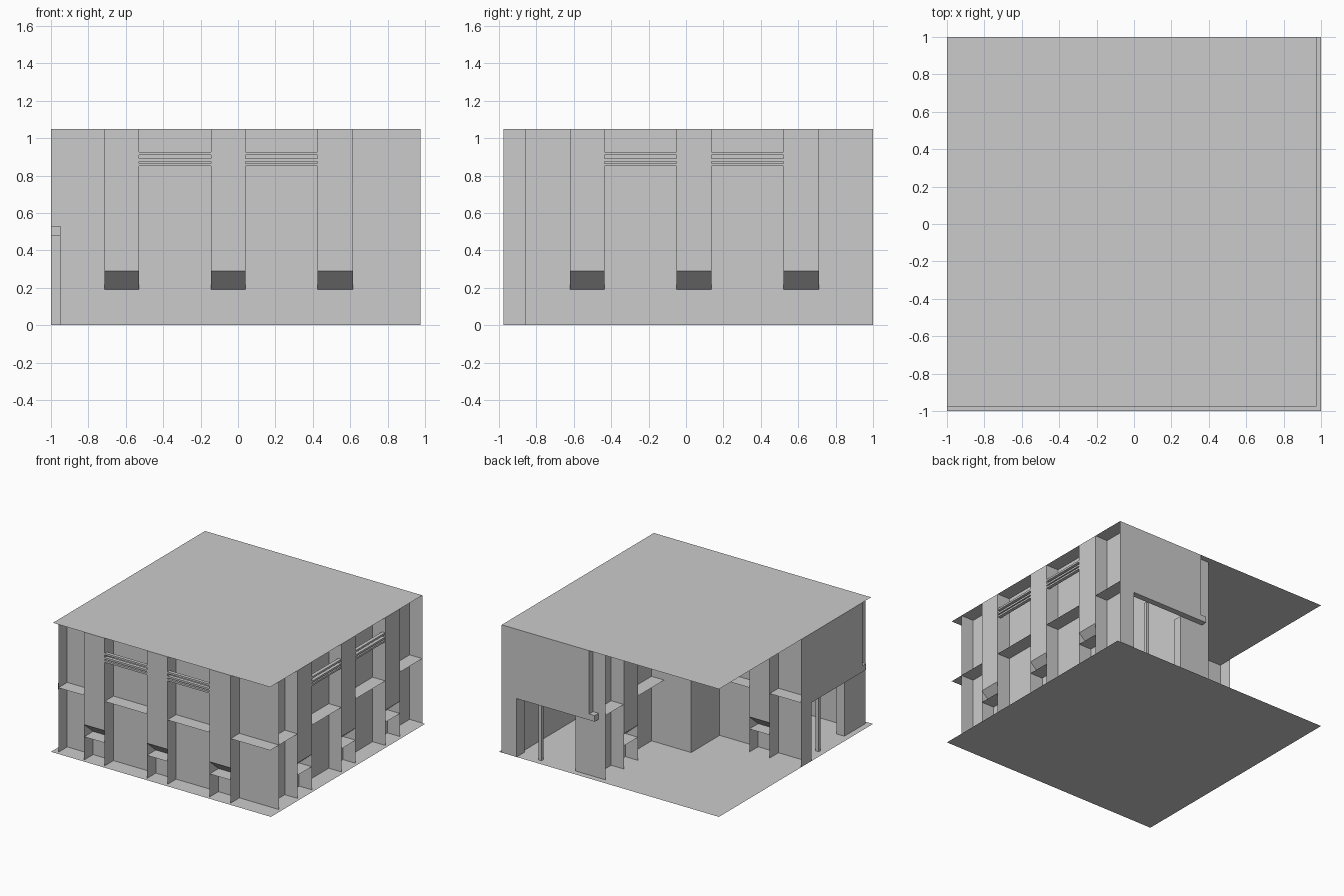
import bpy

if "Cube" in bpy.data.objects:
    bpy.data.objects.remove(bpy.data.objects["Cube"])

H = 1.05      # building height
D = 0.115     # depth of the facade relief


class Part:
    """Collects flat panels and boxes into one named object."""
    def __init__(self, name):
        self.name, self.v, self.f = name, [], []

    def quad(self, *pts):
        n = len(self.v)
        self.v += [tuple(p) for p in pts]
        self.f.append(tuple(range(n, n + len(pts))))

    def box(self, lo, hi, place):
        n = len(self.v)
        for c in (lo[2], hi[2]):
            for a, b in ((lo[0], lo[1]), (hi[0], lo[1]), (hi[0], hi[1]), (lo[0], hi[1])):
                self.v.append(place(a, b, c))
        for q in ((0, 3, 2, 1), (4, 5, 6, 7), (0, 1, 5, 4), (1, 2, 6, 5), (2, 3, 7, 6), (3, 0, 4, 7)):
            self.f.append(tuple(n + i for i in q))

    def build(self):
        me = bpy.data.meshes.new(self.name)
        me.from_pydata(self.v, [], self.f)
        ob = bpy.data.objects.new(self.name, me)
        bpy.context.collection.objects.link(ob)


def frame(o, u, n):
    """Facade coordinates: a along the wall, d outward, z up."""
    return lambda a, d, z: (o[0] + a * u[0] + d * n[0], o[1] + a * u[1] + d * n[1], z)


def facade(name, P, start, end, piers, fins, louvres=(), shelf_end=None):
    wall, pier, shelf = Part(name + "_wall"), Part(name + "_piers"), Part(name + "_shelves")
    wall.quad(P(start, 0, 0), P(end, 0, 0), P(end, 0, H), P(start, 0, H))
    # upright fins at pier sides and free ends
    for a, sgn in [(p[0], 0) for p in piers] + [(p[1], 1) for p in piers] + list(fins):
        q = [P(a, 0, 0), P(a, D, 0), P(a, D, H), P(a, 0, H)]
        pier.quad(*(q if sgn else q[::-1]))
    # pier front, sloping soffit and low ledge
    for a, b in piers:
        pier.quad(P(a, D, .29), P(b, D, .29), P(b, D, H), P(a, D, H))
        pier.quad(P(a, 0, .19), P(b, 0, .19), P(b, D, .29), P(a, D, .29))
        pier.quad(P(a, D, .19), P(b, D, .19), P(b, 0, .19), P(a, 0, .19))
    # floor shelves in the bays
    edges = [start] + [e for p in piers for e in p] + [shelf_end or end]
    for a, b in zip(edges[::2], edges[1::2]):
        shelf.quad(P(a, D, .53), P(b, D, .53), P(b, 0, .53), P(a, 0, .53))
    parts = [wall, pier, shelf]
    # louvre slats between piers
    if louvres:
        slat = Part(name + "_louvres")
        for a, b in louvres:
            for z in (.85, .875, .91):
                slat.box((a, D - .03, z), (b, D - .002, z + .015), P)
        parts.append(slat)
    for p in parts:
        p.build()


def end_wall(name, P, s):
    """Gable with entrance; s is the outer start position along it."""
    w, door = Part(name + "_wall"), Part(name + "_entrance")
    n0, n1, o1, e = s + .115, s + .135, s + .635, s + .795
    w.quad(P(n0, 0, 0), P(n1, 0, 0), P(n1, 0, H), P(n0, 0, H))
    w.quad(P(n1, 0, .53), P(e, 0, .53), P(e, 0, H), P(n1, 0, H))
    w.quad(P(e, 0, .53), P(e, -.05, .53), P(e, -.05, H), P(e, 0, H))
    w.quad(P(o1, -.05, 0), P(e, -.05, 0), P(e, -.05, .53), P(o1, -.05, .53))
    # canopy beam, jambs and post
    door.box((n1 - .02, -.05, .48), (e + .05, 0, .53), P)
    door.quad(P(n1, 0, 0), P(n1, -.1, 0), P(n1, -.1, .48), P(n1, 0, .48))
    door.box((s + .3, -.08, 0), (s + .325, -.05, .48), P)
    door.quad(P(o1, -.05, 0), P(o1, -.12, 0), P(o1, -.12, .48), P(o1, -.05, .48))
    w.build()
    door.build()


# floor and roof sheets
for name, x1, y0, z in (("floor", 1, -1, 0), ("roof", .975, -.975, H)):
    p = Part(name)
    p.quad((-1, y0, z), (x1, y0, z), (x1, 1, z), (-1, 1, z))
    p.build()

# street facades
facade("front", frame((0, -.86), (1, 0), (0, -1)), -.95, .975,
       [(-.715, -.53), (-.145, .04), (.425, .615)], [(-.95, 1)],
       [(-.53, -.145), (.04, .425)])
facade("right", frame((.86, 0), (0, 1), (1, 0)), -.86, 1,
       [(-.62, -.435), (-.05, .135), (.52, .71)], [(1, 1)],
       [(-.435, -.05), (.135, .52)])

# courtyard facades
facade("court_right", frame((.18, 0), (0, -1), (-1, 0)), -.95, -.19,
       [(-.715, -.53)], [(-.95, 0)])
facade("court_front", frame((0, -.18), (-1, 0), (0, 1)), .18, 1,
       [(.53, .715)], [(1, 1)])

# stair tower in the inner corner
t = Part("stair_tower")
t.quad((.18, .19, 0), (-.18, .19, 0), (-.18, .19, H), (.18, .19, H))
t.quad((-.18, .19, 0), (-.18, -.18, 0), (-.18, -.18, H), (-.18, .19, H))
t.build()

# gable ends with entrances
end_wall("left_end", frame((-1, 0), (0, -1), (-1, 0)), .065)
end_wall("back_end", frame((0, 1), (-1, 0), (0, 1)), -.975)
